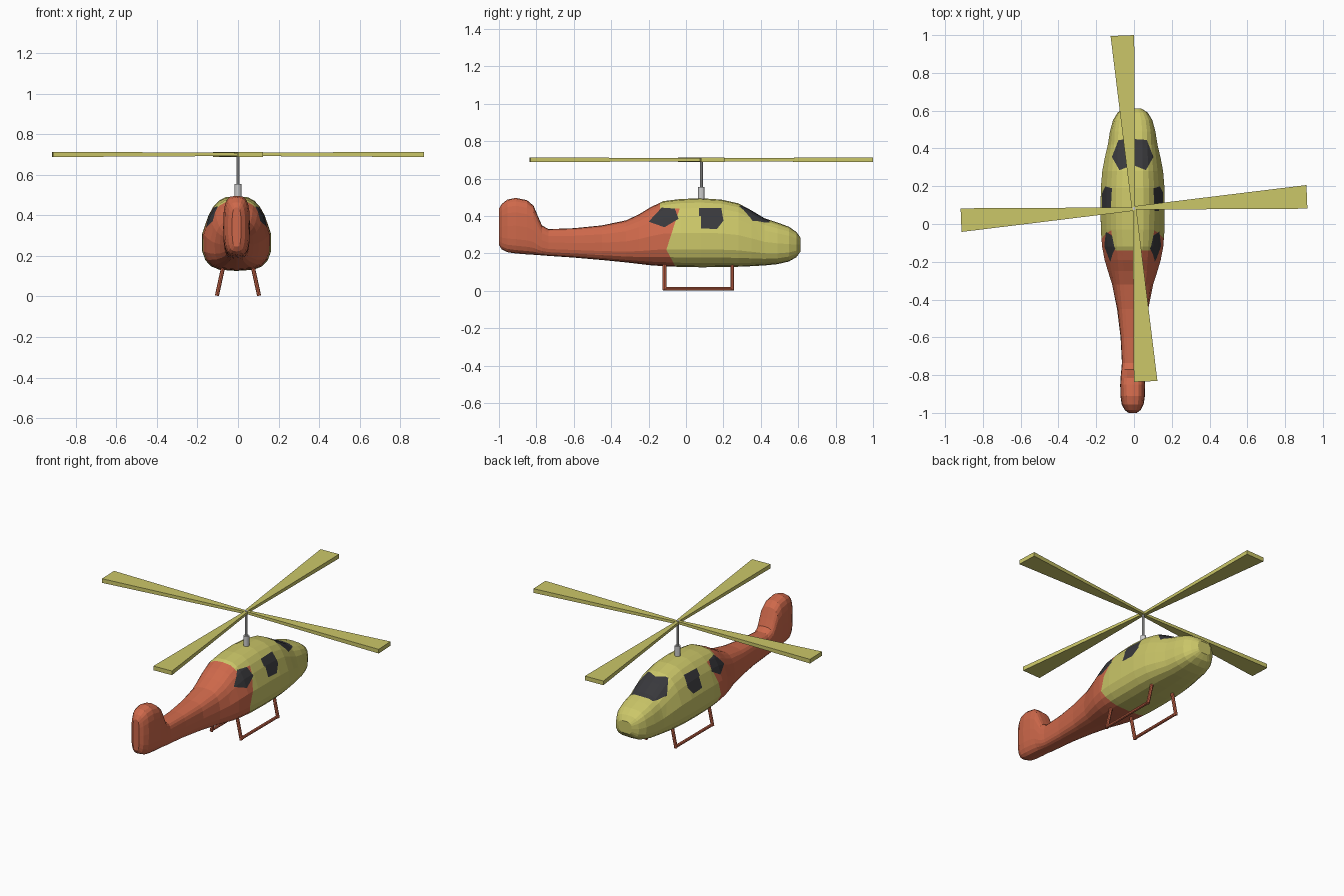
import bpy, bmesh
from math import sin, cos, pi, radians
from mathutils import Vector, Matrix

if "Cube" in bpy.data.objects:
    bpy.data.objects.remove(bpy.data.objects["Cube"])


def material(name, color):
    m = bpy.data.materials.new(name)
    m.diffuse_color = (*color, 1)
    m.use_nodes = True
    m.node_tree.nodes["Principled BSDF"].inputs["Base Color"].default_value = m.diffuse_color
    return m


YELLOW = material("yellow_paint", (0.60, 0.57, 0.14))
RED = material("red_paint", (0.62, 0.14, 0.07))
GLASS = material("dark_glass", (0.04, 0.04, 0.045))


def finish(bm, name, *mats):
    bmesh.ops.recalc_face_normals(bm, faces=bm.faces)
    me = bpy.data.meshes.new(name)
    bm.to_mesh(me)
    bm.free()
    ob = bpy.data.objects.new(name, me)
    bpy.context.collection.objects.link(ob)
    for m in mats:
        me.materials.append(m)
    return ob


def rod(name, a, b, r, sides, *mats):
    a, b = Vector(a), Vector(b)
    d = b - a
    bm = bmesh.new()
    mat = Matrix.Translation((a + b) / 2) @ d.to_track_quat('Z', 'Y').to_matrix().to_4x4()
    bmesh.ops.create_cone(bm, cap_ends=True, segments=sides, radius1=r, radius2=r,
                          depth=d.length, matrix=mat)
    return finish(bm, name, *mats)


# Body: rings along y, each (y, top, bottom, half width, shoulder taper)
RINGS = [
    (-1.0, .44, .245, .022, 0), (-.985, .465, .222, .042, 0), (-.955, .488, .207, .058, 0),
    (-.91, .497, .200, .065, 0), (-.85, .485, .195, .066, 0), (-.815, .455, .193, .064, 0),
    (-.79, .395, .191, .062, 0), (-.77, .35, .19, .060, 0), (-.735, .330, .187, .057, 0),
    (-.6, .335, .178, .064, 0), (-.45, .350, .165, .083, .05), (-.32, .377, .152, .110, .15),
    (-.25, .410, .144, .134, .25), (-.19, .447, .137, .153, .32), (-.12, .480, .132, .167, .34),
    (-.03, .491, .128, .174, .34), (.08, .495, .126, .175, .34), (.19, .488, .127, .174, .34),
    (.28, .468, .129, .166, .34), (.35, .430, .132, .152, .3), (.42, .388, .136, .134, .22),
    (.49, .365, .143, .122, .15), (.55, .343, .157, .105, .1), (.59, .315, .180, .080, .05),
    (.612, .285, .210, .045, 0)]
SEG, POW, CX = 20, 0.62, -0.007


def spow(v):
    return abs(v) ** POW * (1 if v >= 0 else -1)


bm = bmesh.new()
rows = []
for y, top, bot, w, k in RINGS:
    row = []
    for i in range(SEG):
        t = 2 * pi * i / SEG
        s = spow(sin(t))
        x = w * spow(cos(t)) * (1 - k * max(0, ((s + 1) / 2 - .45) / .55))
        row.append(bm.verts.new((CX + x, y, (top + bot) / 2 + s * (top - bot) / 2)))
    rows.append(row)
for a, b in zip(rows, rows[1:]):
    for i in range(SEG):
        j = (i + 1) % SEG
        bm.faces.new((a[i], a[j], b[j], b[i]))
bm.faces.new(rows[0])
bm.faces.new(rows[-1])
bmesh.ops.recalc_face_normals(bm, faces=bm.faces)


# Paint regions: cut a convex outline into the skin, then colour what lies inside
def paint(poly, slot, axes, top_only=False):
    u, v = axes
    c = [sum(p[i] for p in poly) / len(poly) for i in (0, 1)]
    reach = [max(abs(p[i] - c[i]) for p in poly) + .06 for i in (0, 1)]
    planes = []
    for p, q in zip(poly, poly[1:] + poly[:1]):
        n, co = Vector(), Vector()
        n[u], n[v] = q[1] - p[1], p[0] - q[0]
        co[u], co[v] = p
        inner = co.copy()
        inner[u], inner[v] = c
        if n.dot(inner - co) < 0:
            n.negate()
        planes.append((co, n.normalized()))
        faces = [f for f in bm.faces
                 if all(abs(f.calc_center_median()[ax] - c[i]) < reach[i]
                        for i, ax in enumerate(axes))
                 and (not top_only or f.normal.z > .1)]
        geom = list({g for f in faces for g in [*f.verts, *f.edges]}) + faces
        bmesh.ops.bisect_plane(bm, geom=geom, dist=1e-4, plane_co=co, plane_no=n)
        bm.normal_update()
    for f in bm.faces:
        m = f.calc_center_median()
        if all(n.dot(m - co) > 0 for co, n in planes) and (not top_only or f.normal.z > .1):
            f.material_index = slot


SIDE, TOP = (1, 2), (0, 1)
# Yellow cabin
paint([(-.14, .6), (-.14, .44), (.7, .44), (.7, .6)], 1, SIDE)
paint([(-.04, .1), (-.105, .22), (-.07, .33), (-.03, .45), (.7, .45), (.7, .1)], 1, SIDE)
# Side windows
paint([(-.2, .37), (-.115, .34), (-.04, .385), (-.06, .44), (-.13, .445)], 2, SIDE)
paint([(.07, .335), (.165, .33), (.20, .375), (.19, .442), (.07, .442)], 2, SIDE)
# Windscreen halves
for s in (-1, 1):
    half = [(0, .312), (.07, .285), (.11, .355), (.075, .445), (0, .45)]
    paint([(CX + s * x, y) for x, y in half], 2, TOP, True)
finish(bm, "fuselage", RED, YELLOW, GLASS)

# Rotor mast
HUB_Y = .082
rod("mast_base", (0, HUB_Y, .48), (0, HUB_Y, .555), .017, 12)
rod("mast_shaft", (0, HUB_Y, .55), (0, HUB_Y, .712), .008, 10)

# Rotor blades: one widening wedge, repeated by quarter turns
for n in range(4):
    bm = bmesh.new()
    outline = [(.006, 0, .008), (.001, .918, .013), (-.124, .913, .013), (-.012, 0, .008)]
    lo = [bm.verts.new((x, y, -h)) for x, y, h in outline]
    hi = [bm.verts.new((x, y, h)) for x, y, h in outline]
    bm.faces.new(lo)
    bm.faces.new(hi)
    for i in range(4):
        j = (i + 1) % 4
        bm.faces.new((lo[i], lo[j], hi[j], hi[i]))
    bm.transform(Matrix.Translation((0, HUB_Y, .701)) @ Matrix.Rotation(radians(90 * n), 4, 'Z'))
    finish(bm, f"rotor_blade_{n + 1}", YELLOW)

# Landing skids
for s, side in ((-1, "left"), (1, "right")):
    for y, end in ((-.115, "rear"), (.247, "front")):
        rod(f"skid_strut_{side}_{end}", (s * .07, y, .16), (s * .104, y, .004), .010, 8, RED)
    rod(f"skid_bar_{side}", (s * .102, -.12, .012), (s * .102, .252, .012), .009, 8, RED)
